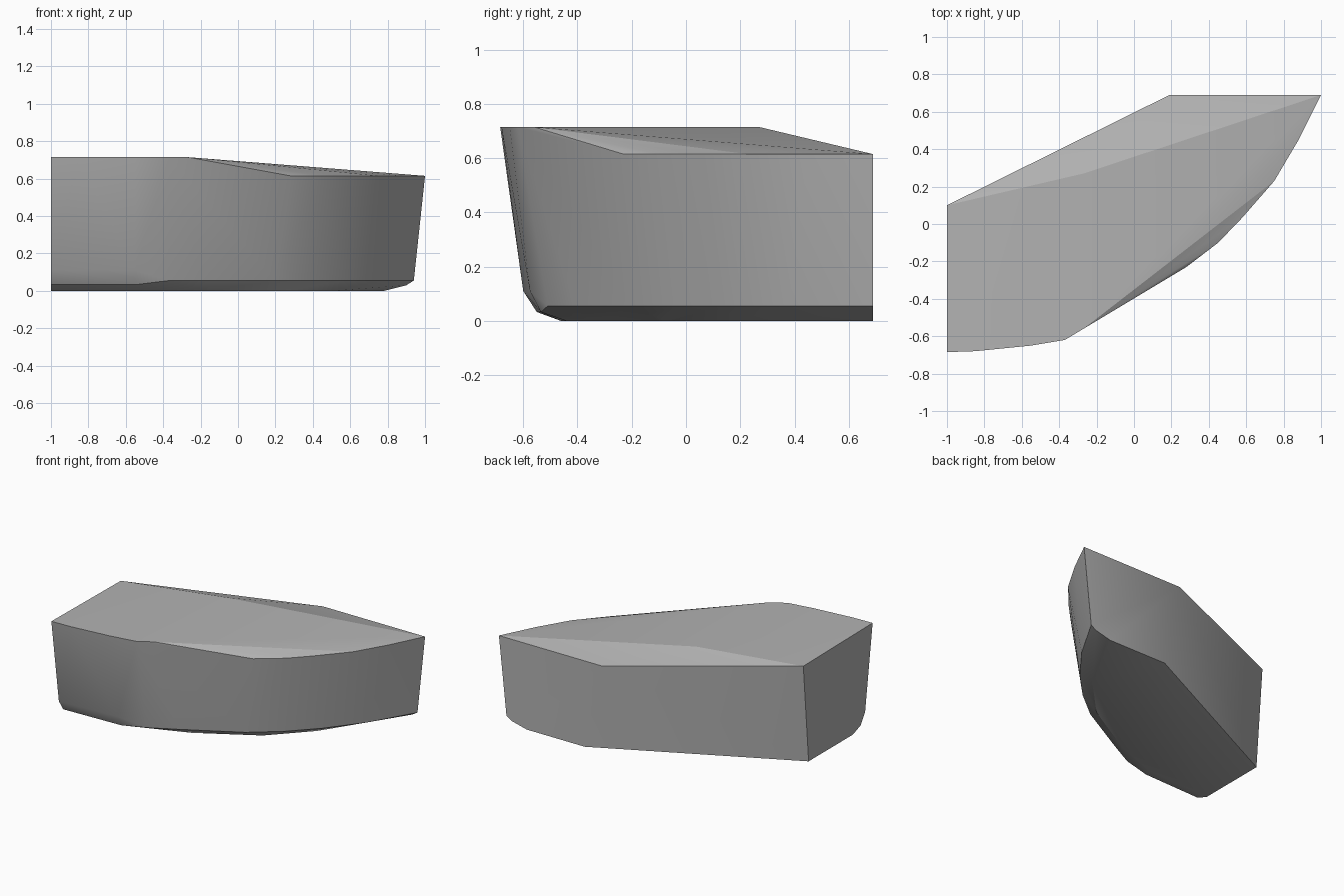
import bpy
import bmesh
import math

# Remove the default object
default_cube = bpy.data.objects.get("Cube")
if default_cube:
    bpy.data.objects.remove(default_cube, do_unlink=True)


def make_material(name, colour):
    material = bpy.data.materials.new(name)
    material.use_nodes = True
    material.diffuse_color = colour
    material.node_tree.nodes["Principled BSDF"].inputs["Base Color"].default_value = colour
    return material


def at_height(outline, height):
    return [(x, y, height) for x, y in outline]


# Flat upper plateau, with its front rim and the ridge behind it
plateau = at_height([(-1, -.685), (-.85, -.68), (-.55, -.65), (-.37, -.62),
                     (-.27, -.56), (-.27, .27)], .715)
back_corner = [(-1, .1, .705)]

# Lower rim along the curved side and the back edge
lower_rim = at_height([(.28, -.23), (.45, -.1), (.58, .035), (.75, .23),
                       (.88, .45), (1, .69), (.19, .69)], .615)

# Foot of the leaning wall, where the underside chamfer begins
wall_foot = at_height([(-.37, -.51), (-.18, -.41), (.2, -.2), (.4, -.04),
                       (.575, .14), (.76, .38), (.94, .69)], .055)
front_foot = at_height([(-1, -.6), (-.55, -.575)], .11)
front_foot += at_height([(-1, -.55), (-.55, -.535)], .033)
wall_foot += [(.9, .69, .03)]

# Flat underside
underside = at_height([(-1, -.46), (-.5, -.44), (-.15, -.31), (.25, -.08),
                       (.5, .18), (.78, .69), (.32, .69), (-1, .04)], 0)

# Wrap one closed stone surface around all the outlines
bm = bmesh.new()
for point in plateau + back_corner + lower_rim + wall_foot + front_foot + underside:
    bm.verts.new(point)
hull = bmesh.ops.convex_hull(bm, input=bm.verts[:])
unused = {g for g in hull["geom_interior"] + hull["geom_unused"]
          if isinstance(g, bmesh.types.BMVert)}
bmesh.ops.delete(bm, geom=list(unused), context="VERTS")
bmesh.ops.dissolve_limit(bm, angle_limit=math.radians(1), verts=bm.verts[:], edges=bm.edges[:])
bmesh.ops.recalc_face_normals(bm, faces=bm.faces[:])

# Smooth the curved wall and keep the top facets and main corners crisp
for face in bm.faces:
    face.smooth = True
for edge in bm.edges:
    on_top = all(face.normal.z > .7 for face in edge.link_faces)
    limit = math.radians(10 if on_top else 32)
    edge.smooth = edge.calc_face_angle(0) < limit

mesh = bpy.data.meshes.new("stone_block")
bm.to_mesh(mesh)
bm.free()
mesh.materials.append(make_material("stone grey", (.45, .45, .45, 1)))
stone_block = bpy.data.objects.new("stone_block", mesh)
bpy.context.collection.objects.link(stone_block)
